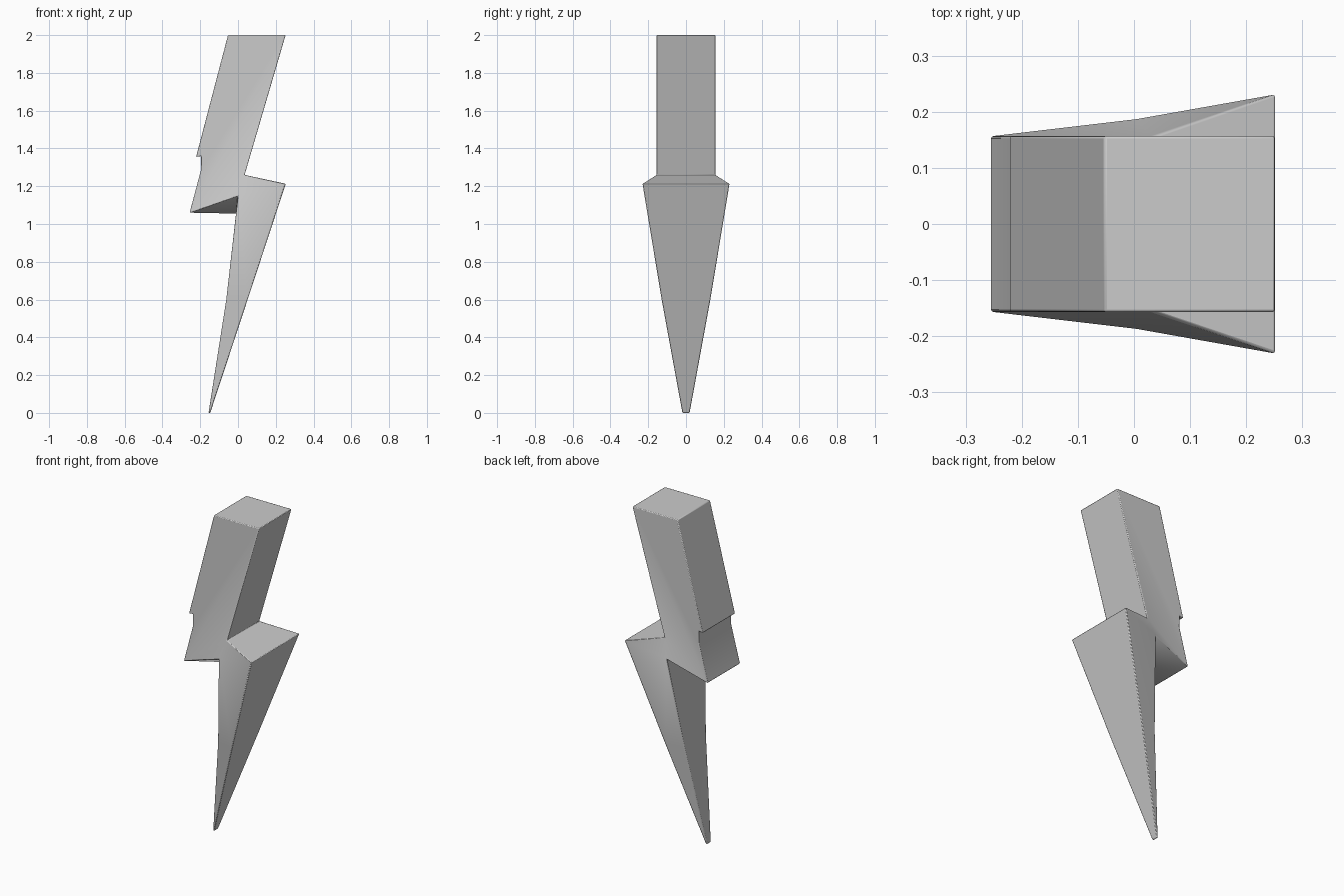
import bpy, bmesh, math
from mathutils import Matrix

cube = bpy.data.objects.get("Cube")
if cube:
    bpy.data.objects.remove(cube, do_unlink=True)

# Single plain grey
grey = bpy.data.materials.new("plain_grey")
grey.use_nodes = True
colour = (0.6, 0.6, 0.6, 1)
grey.diffuse_color = colour
grey.node_tree.nodes["Principled BSDF"].inputs["Base Color"].default_value = colour

HALF = 0.157
# Shaft corners on the back half, with a notch on the -x side
corners = {
    "top_left": (-0.053, HALF, 2), "top_right": (0.252, HALF, 2),
    "neck": (0.035, HALF, 1.26), "heel": (-0.256, HALF, 1.06),
    "waist": (-0.195, HALF, 1.29), "notch": (-0.195, HALF, 1.36),
    "lip": (-0.222, HALF, 1.355),
    # Flared shoulder and the top of the spike
    "shoulder": (0.253, 0.231, 1.213), "root": (0, 0.187, 1.15),
    # Spike edges on the way down to the blunt tip
    "right_mid": (0.051, 0.13, 0.6), "right_tip": (-0.147, 0.02, 0),
    "left_mid": (-0.062, 0.105, 0.6), "left_tip": (-0.156, 0.018, 0),
}

bm = bmesh.new()
edge = {n: bm.verts.new(p) for n, p in corners.items()}
mid = {n: bm.verts.new((p[0], 0, p[2])) for n, p in corners.items() if n != "root"}
mid["root"] = bm.verts.new((-0.006, 0, 1.055))


def side(*names):
    bm.faces.new([edge[n] for n in names])


def strip(*names):
    # Faces joining the outline to the middle plane
    for a, b in zip(names, names[1:]):
        bm.faces.new([edge[a], edge[b], mid[b], mid[a]])


# Shaft side, flare and spike side
side("top_left", "top_right", "neck", "heel", "waist", "notch", "lip")
side("neck", "shoulder", "root")
side("neck", "root", "heel")
side("root", "shoulder", "right_mid", "left_mid")
side("left_mid", "right_mid", "right_tip", "left_tip")

# Outline faces, running all the way round
strip("heel", "waist", "notch", "lip", "top_left", "top_right", "neck",
      "shoulder", "right_mid", "right_tip", "left_tip", "left_mid", "root")

# Hollowed underside of the guard
bm.faces.new([edge["heel"], edge["root"], mid["root"]])
bm.faces.new([edge["heel"], mid["root"], mid["heel"]])

# Mirror to the front half and tidy the seam
bmesh.ops.mirror(bm, geom=bm.verts[:] + bm.edges[:] + bm.faces[:],
                 matrix=Matrix.Identity(4), merge_dist=0.0005, axis='Y')
bmesh.ops.remove_doubles(bm, verts=bm.verts, dist=0.0005)
bmesh.ops.recalc_face_normals(bm, faces=bm.faces)
bmesh.ops.dissolve_limit(bm, angle_limit=math.radians(0.5),
                         verts=bm.verts, edges=bm.edges)

mesh = bpy.data.meshes.new("zigzag_bolt")
bm.to_mesh(mesh)
bm.free()
mesh.materials.append(grey)
bolt = bpy.data.objects.new("zigzag_bolt", mesh)
bpy.context.collection.objects.link(bolt)

# Softly worn edges
bevel = bolt.modifiers.new("soft_edges", 'BEVEL')
bevel.width = 0.006
bevel.segments = 2
bevel.limit_method = 'ANGLE'
bevel.angle_limit = math.radians(35)

bpy.context.view_layer.objects.active = bolt
bolt.select_set(True)
bpy.ops.object.shade_smooth_by_angle(angle=math.radians(35))
